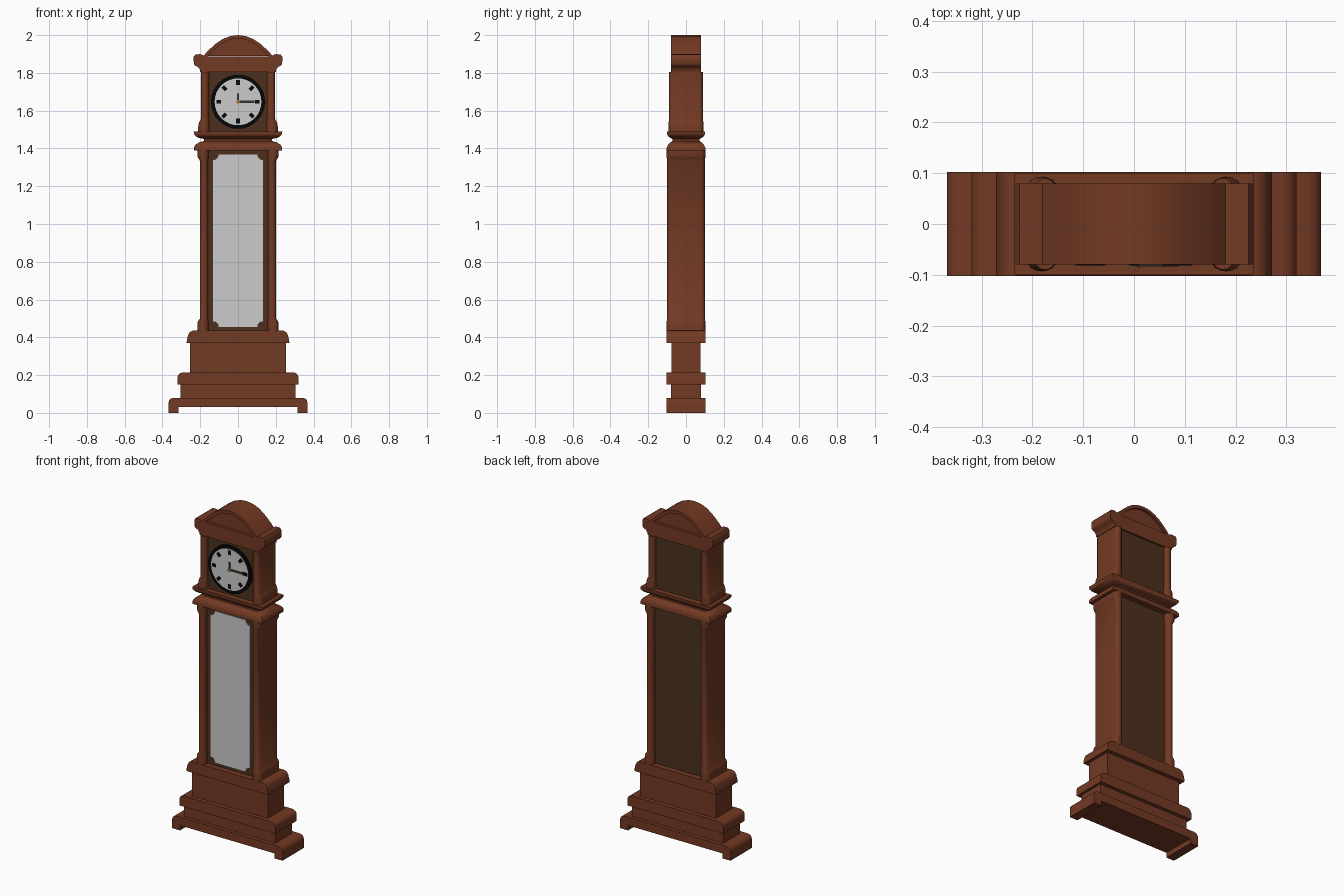
import bpy, bmesh, math

if "Cube" in bpy.data.objects:
    bpy.data.objects.remove(bpy.data.objects["Cube"])

def mat(name, *rgb):
    m = bpy.data.materials.new(name)
    m.diffuse_color = (*rgb, 1)
    m.use_nodes = True
    m.node_tree.nodes["Principled BSDF"].inputs["Base Color"].default_value = m.diffuse_color
    return m

WOOD = mat("wood", 0.17, 0.041, 0.017)
DARK = mat("dark_wood", 0.072, 0.030, 0.013)
BLACK = mat("black", 0.002, 0.002, 0.002)
IRON = mat("iron", 0.03, 0.03, 0.03)
BRASS = mat("brass", 0.35, 0.2, 0.04)
DIAL_Z = 1.647

def finish(name, bm, material, angle=45):
    bmesh.ops.recalc_face_normals(bm, faces=bm.faces)
    me = bpy.data.meshes.new(name)
    bm.to_mesh(me)
    bm.free()
    ob = bpy.data.objects.new(name, me)
    bpy.context.collection.objects.link(ob)
    if material:
        me.materials.append(material)
    bpy.ops.object.select_all(action='DESELECT')
    ob.select_set(True)
    bpy.context.view_layer.objects.active = ob
    bpy.ops.object.shade_smooth_by_angle(angle=math.radians(angle))
    return ob

def sym(half):
    """Mirror a right-hand (x, z) profile listed bottom to top."""
    return half + [(-x, z) for x, z in reversed(half) if x > 1e-6]

def slab(name, pts, y0, y1, material):
    """Extrude an (x, z) outline from y0 to y1."""
    bm = bmesh.new()
    a = [bm.verts.new((x, y0, z)) for x, z in pts]
    b = [bm.verts.new((x, y1, z)) for x, z in pts]
    bm.faces.new(a)
    bm.faces.new(b[::-1])
    n = len(pts)
    for i in range(n):
        j = (i + 1) % n
        bm.faces.new((a[i], b[i], b[j], a[j]))
    return finish(name, bm, material)

def loft(name, rings, material):
    """Skin a stack of closed rings of 3D points."""
    bm = bmesh.new()
    vs = [[bm.verts.new(p) for p in r] for r in rings]
    n = len(vs[0])
    for lo, hi in zip(vs, vs[1:]):
        for i in range(n):
            j = (i + 1) % n
            bm.faces.new((lo[i], lo[j], hi[j], hi[i]))
    bm.faces.new(vs[0])
    bm.faces.new(vs[-1])
    return finish(name, bm, material)

def box(name, x, z, w, h, y0, y1, material, rot=0):
    """Small front-facing bar, rotated about the dial axis."""
    c, s = math.cos(rot), math.sin(rot)
    pts = [(x + a * w / 2, z + b * h / 2) for a, b in ((-1, -1), (1, -1), (1, 1), (-1, 1))]
    return slab(name, [(px * c + pz * s, DIAL_Z - px * s + pz * c) for px, pz in pts], y0, y1, material)

def disc(name, r, y0, y1, material, n=32):
    angles = [2 * math.pi * i / n for i in range(n)]
    return slab(name, [(r * math.cos(a), DIAL_Z + r * math.sin(a)) for a in angles], y0, y1, material)

# stepped base
slab("footed_plinth", sym([(0.315, 0.03), (0.315, 0), (0.368, 0), (0.368, 0.05), (0.365, 0.066),
                           (0.355, 0.076), (0.34, 0.08)]), -0.102, 0.102, WOOD)
slab("lower_riser", sym([(0.305, 0.07), (0.305, 0.155)]), -0.08, 0.08, WOOD)
slab("middle_step", sym([(0.32, 0.15), (0.32, 0.19), (0.315, 0.203), (0.305, 0.211), (0.29, 0.215)]),
     -0.102, 0.102, WOOD)
slab("upper_riser", sym([(0.253, 0.21), (0.253, 0.375)]), -0.077, 0.077, WOOD)
slab("top_step", sym([(0.272, 0.37), (0.27, 0.39), (0.263, 0.415), (0.255, 0.428), (0.24, 0.435)]),
     -0.102, 0.102, WOOD)

# side walls with rounded front and back edges, flared outward at foot and cap
def stadium(s, cx, r, ymax, z, d):
    ring = []
    for sgn in (1, -1):
        for i in range(9):
            a = math.pi * i / 8 + (0 if sgn > 0 else math.pi)
            ring.append((s * (cx + d * 0.4 + (r + d * 0.6) * math.cos(a)),
                         sgn * (ymax - r) + (r + d * 0.2) * math.sin(a), z))
    return ring

for side, s in (("right", 1), ("left", -1)):
    trunk = [(0.43, .014), (0.475, .014), (0.487, .01), (0.5, 0), (1.335, 0), (1.35, .01), (1.36, .014), (1.395, .014)]
    loft(side + "_trunk_wall", [stadium(s, 0.18, 0.021, 0.1, z, d) for z, d in trunk], WOOD)
    hood = [(1.48, .016), (1.525, .014), (1.54, .009), (1.555, 0), (1.805, 0)]
    loft(side + "_hood_wall", [stadium(s, 0.175, 0.021, 0.09, z, d) for z, d in hood], WOOD)

# dark inner cases
slab("trunk_case", sym([(0.17, 0.43), (0.17, 1.4)]), -0.068, 0.068, DARK)
slab("hood_case", sym([(0.165, 1.48), (0.165, 1.82)]), -0.068, 0.068, DARK)

# door glass with scooped corners
def scoop(zc, up):
    out = []
    for i in range(5):
        a = math.pi / 2 * i / 4
        dx, dz = 0.03 * math.cos(a), 0.03 * math.sin(a)
        out.append((0.132 - dx, zc - up * dz))
    return out
slab("door_glass", sym(scoop(0.455, -1) + scoop(1.368, 1)[::-1]), -0.073, -0.06, None)

# waist mouldings running round all four sides
def rect(x, y, z):
    return [(x, -y, z), (x, y, z), (-x, y, z), (-x, -y, z)]
loft("waist_moulding", [rect(*p) for p in (
    (.233, .102, 1.388), (.233, .102, 1.405), (.225, .095, 1.42), (.205, .082, 1.432), (.18, .072, 1.44),
    (.18, .072, 1.45), (.205, .082, 1.455), (.222, .093, 1.463), (.232, .1, 1.475), (.235, .1, 1.49))], WOOD)

# crown with arched pediment
slab("crown_cornice", sym([(0.2, 1.805), (0.203, 1.82), (0.213, 1.832), (0.229, 1.839), (0.234, 1.85),
                           (0.235, 1.885), (0.225, 1.898), (0.2, 1.899), (0.17, 1.888)]), -0.08, 0.08, WOOD)
outer = [(0.185, 1.885), (0.17, 1.905), (0.145, 1.93), (0.115, 1.957), (0.08, 1.98), (0.04, 1.995), (0, 2.0)]
inner = [(0.165, 1.885), (0.14, 1.91), (0.11, 1.937), (0.075, 1.962), (0.04, 1.977), (0, 1.982)]
slab("pediment_arch", sym(outer) + sym(inner)[::-1], -0.08, 0.08, WOOD)
slab("pediment_panel", sym([(x * 1.04, z + 0.004) for x, z in inner]), -0.066, 0.066, WOOD)

# clock dial
disc("dial_rim", 0.143, -0.078, -0.06, BLACK)
disc("dial_face", 0.124, -0.080, -0.07, None)
for i in range(8):
    box("hour_mark", 0, 0.102, 0.02, 0.026, -0.082, -0.078, BLACK, i * math.pi / 4)
box("hour_hand", 0, 0.022, 0.011, 0.045, -0.084, -0.079, IRON)
box("minute_hand", 0, 0.045, 0.011, 0.085, -0.084, -0.079, IRON, math.pi / 2)
disc("hand_hub", 0.01, -0.087, -0.079, BRASS, 12)
